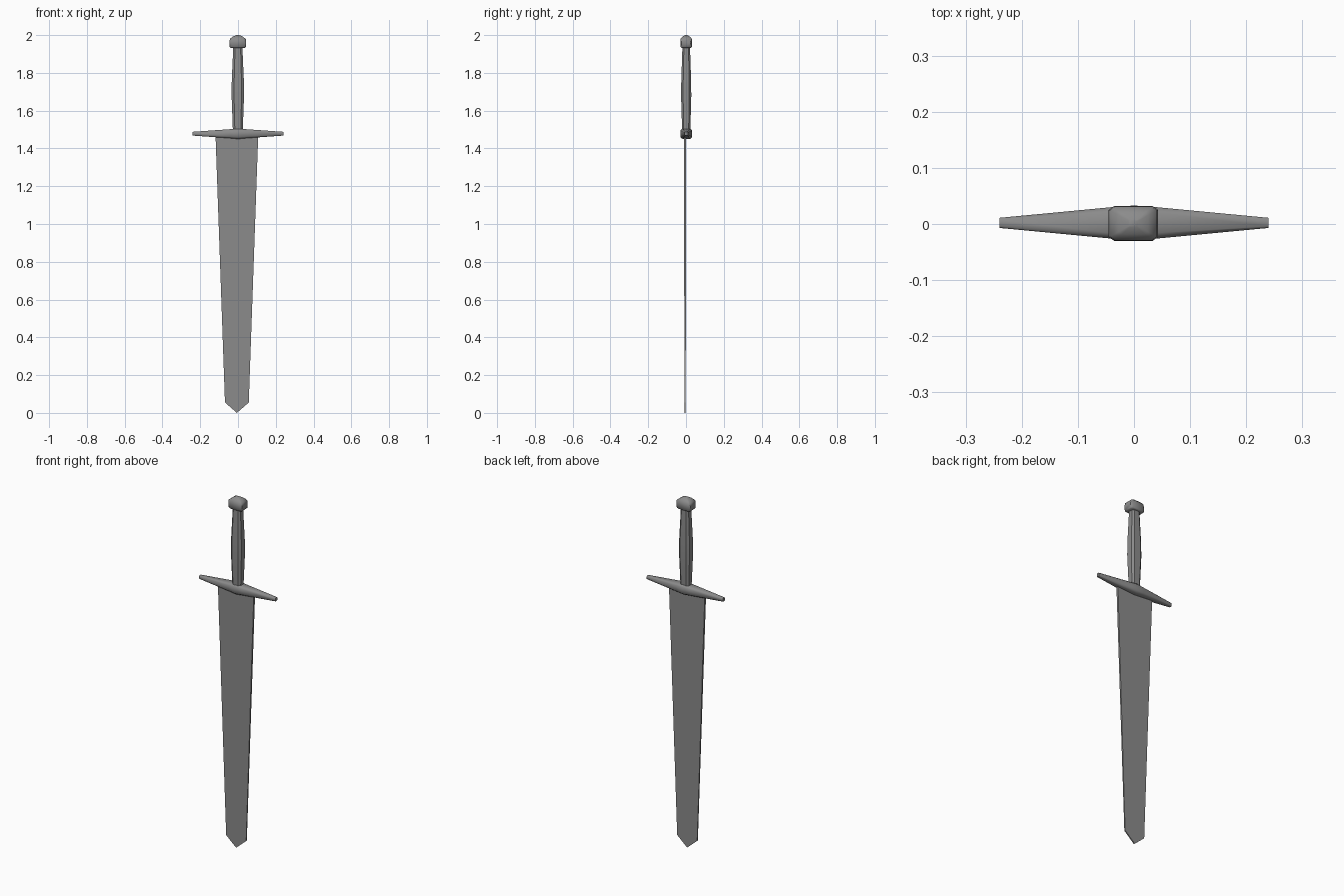
import bpy, bmesh, math
from mathutils import Vector

cube = bpy.data.objects.get("Cube")
if cube:
    bpy.data.objects.remove(cube, do_unlink=True)

steel = bpy.data.materials.new("dark_grey_metal")
steel.use_nodes = True
GREY = (0.26, 0.26, 0.26, 1)
steel.diffuse_color = GREY
steel.node_tree.nodes["Principled BSDF"].inputs["Base Color"].default_value = GREY


def section(a, b, cut):
    """Rectangle of half sizes a, b with its corners cut off."""
    c, d = a * (1 - cut), b * (1 - cut)
    return [(a, -d), (a, d), (c, b), (-c, b), (-a, d), (-a, -d), (-c, -b), (c, -b)]


def loft(name, stations, place, cut, angle):
    """Skin cut-corner sections (position, half a, half b) and cap the ends."""
    bm = bmesh.new()
    rings = [[bm.verts.new(place(t, u, v)) for u, v in section(a, b, cut)]
             for t, a, b in stations]
    for r, s in zip(rings, rings[1:]):
        for i in range(len(r)):
            j = (i + 1) % len(r)
            bm.faces.new((r[i], r[j], s[j], s[i]))
    bm.faces.new(rings[0][::-1])
    bm.faces.new(rings[-1])
    return finish(name, bm, angle)


def finish(name, bm, angle):
    bmesh.ops.recalc_face_normals(bm, faces=bm.faces)
    mesh = bpy.data.meshes.new(name)
    bm.to_mesh(mesh)
    bm.free()
    mesh.materials.append(steel)
    obj = bpy.data.objects.new(name, mesh)
    bpy.context.collection.objects.link(obj)
    bpy.ops.object.select_all(action='DESELECT')
    obj.select_set(True)
    bpy.context.view_layer.objects.active = obj
    if angle:
        bpy.ops.object.shade_smooth_by_angle(angle=math.radians(angle))
    return obj


# Blade: thin tapering plate with a short point
bm = bmesh.new()
outline = [(-0.113, 1.47), (0.113, 1.47), (0.063, 0.055), (0, 0), (-0.063, 0.055)]
sides = []
for s in (-1, 1):
    sides.append([bm.verts.new((x - 0.006, -0.005 + s * (0.003 + 0.003 * z / 1.47), z))
                  for x, z in outline])
    bm.faces.new(sides[-1])
for i in range(len(outline)):
    j = (i + 1) % len(outline)
    bm.faces.new((sides[0][i], sides[0][j], sides[1][j], sides[1][i]))
finish("blade", bm, 0)


# Crossguard: bar running along x, thick in the middle
def along_x(t, u, v):
    return Vector((t, u + 0.002, v + 1.478))


guard = [(-0.24, 0.009, 0.01), (-0.04, 0.028, 0.024), (0, 0.031, 0.028),
         (0.04, 0.028, 0.024), (0.24, 0.009, 0.01)]
loft("crossguard", guard, along_x, 0.35, 50)


# Grip and pommel: upright lofts
def upright(t, u, v):
    return Vector((u - 0.001, v + 0.001, t))


grip = [(1.49, 0.026, 0.021), (1.6, 0.030, 0.025), (1.68, 0.033, 0.027),
        (1.76, 0.032, 0.026), (1.94, 0.024, 0.02)]
loft("grip", grip, upright, 0.4, 30)

pommel = [(1.933, 0.038, 0.026), (1.938, 0.043, 0.030), (1.96, 0.044, 0.031),
          (1.98, 0.042, 0.030), (1.992, 0.026, 0.019), (2.0, 0.008, 0.006)]
loft("pommel", pommel, upright, 0.22, 50)
